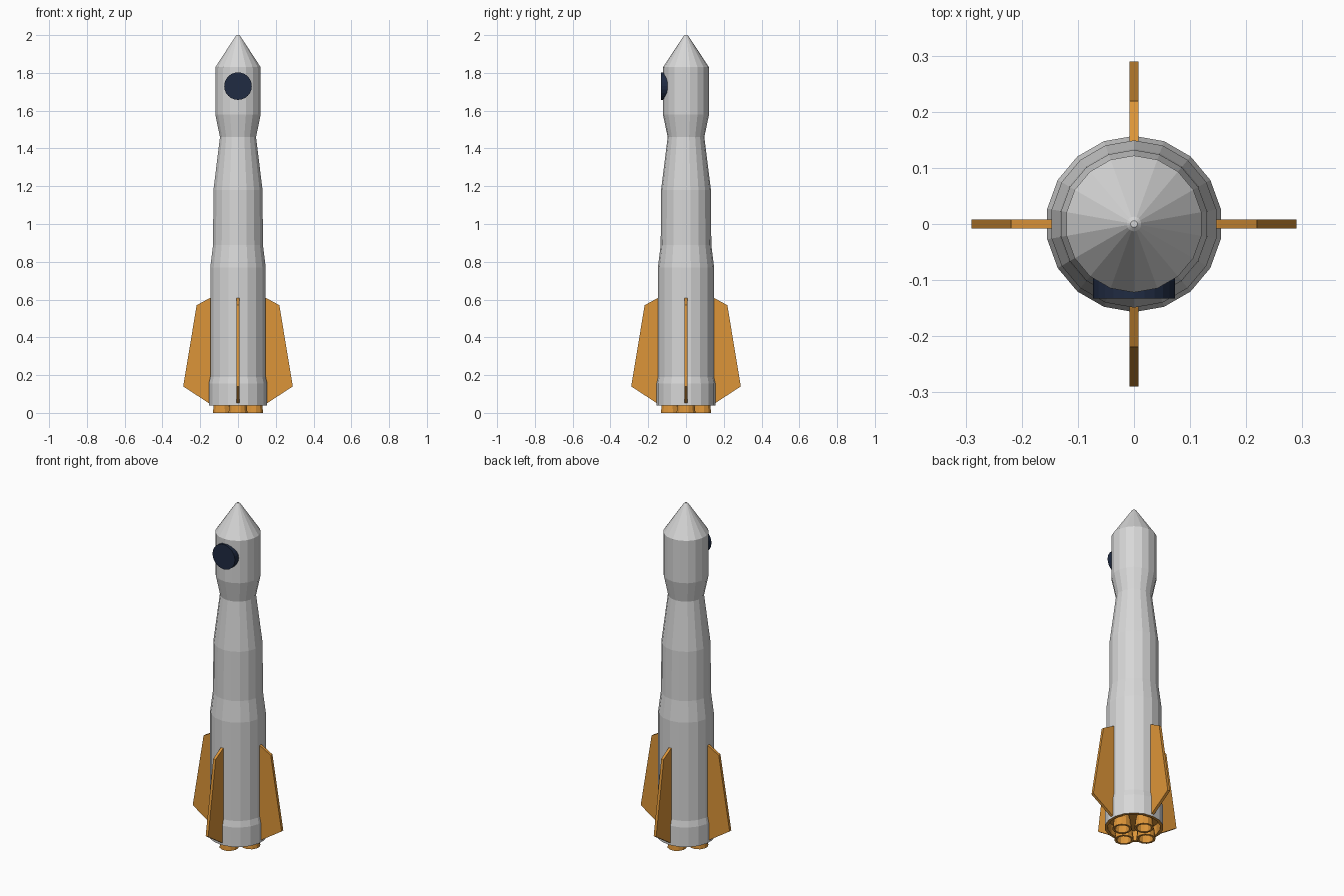
import bpy, bmesh, math
from mathutils import Matrix

if "Cube" in bpy.data.objects:
    bpy.data.objects.remove(bpy.data.objects["Cube"])

def mat(name, c):
    m = bpy.data.materials.new(name)
    m.diffuse_color = (*c, 1)
    m.use_nodes = True
    m.node_tree.nodes["Principled BSDF"].inputs["Base Color"].default_value = m.diffuse_color
    return m

GREY = mat("light grey", (0.68, 0.68, 0.68))
ORANGE = mat("orange", (0.72, 0.30, 0.04))
NAVY = mat("navy", (0.014, 0.024, 0.055))

def make(name, bm, *mats):
    me = bpy.data.meshes.new(name)
    bm.normal_update()
    bm.to_mesh(me)
    bm.free()
    ob = bpy.data.objects.new(name, me)
    bpy.context.collection.objects.link(ob)
    for m in mats:
        me.materials.append(m)
    return ob

def lathe(profile, n, cx=0, cy=0, cap_start=False, cap_end=False, phase=0.5):
    """Faceted surface of revolution from (radius, z) points."""
    bm = bmesh.new()
    rings = []
    for r, z in profile:
        rings.append([bm.verts.new((cx + r * math.cos(2 * math.pi * (i + phase) / n),
                                    cy + r * math.sin(2 * math.pi * (i + phase) / n), z))
                      for i in range(n)])
    for a, b in zip(rings, rings[1:]):
        for i in range(n):
            j = (i + 1) % n
            bm.faces.new((a[i], a[j], b[j], b[i]))
    if cap_start:
        bm.faces.new(rings[0][::-1])
    if cap_end:
        bm.faces.new(rings[-1])
    return bm

# Hull: stepped body, waist, capsule and conical nose
hull = [(0.157, 0.04), (0.157, 0.155), (0.149, 0.19), (0.149, 0.77), (0.134, 0.89),
        (0.132, 1.18), (0.097, 1.46), (0.122, 1.58), (0.122, 1.83),
        (0.013, 1.994), (0.006, 2.0)]
make("hull", lathe(hull, 18, cap_end=True), GREY)

# Recessed engine bay under the hull
bay = [(0.104, 0.10), (0.140, 0.10), (0.140, 0.04), (0.157, 0.04)]
bm = lathe(bay, 18, cap_start=True)
bmesh.ops.recalc_face_normals(bm, faces=bm.faces)
for f in bm.faces:
    f.normal_update()
if sum(f.normal.z for f in bm.faces) > 0:
    bmesh.ops.reverse_faces(bm, faces=bm.faces)
make("engine_bay", bm, ORANGE)

# Four hollow nozzles
for k in range(4):
    a = k * math.pi / 2
    bell = [(0.030, 0.07), (0.040, 0.0), (0.052, 0.0), (0.046, 0.05), (0.034, 0.10)]
    bm = lathe(bell, 12, 0.083 * math.cos(a), 0.083 * math.sin(a), cap_start=True, cap_end=True)
    bmesh.ops.recalc_face_normals(bm, faces=bm.faces)
    make("nozzle_%d" % (k + 1), bm, ORANGE)

# Four swept fins
outline = [(0.140, 0.612), (0.150, 0.608), (0.219, 0.57), (0.29, 0.14), (0.155, 0.052), (0.140, 0.052)]
for k in range(4):
    bm = bmesh.new()
    sides = [[bm.verts.new((x, y, z)) for x, z in outline] for y in (-0.008, 0.008)]
    bm.faces.new(sides[0])
    bm.faces.new(sides[1][::-1])
    n = len(outline)
    for i in range(n):
        j = (i + 1) % n
        bm.faces.new((sides[0][i], sides[0][j], sides[1][j], sides[1][i]))
    bmesh.ops.recalc_face_normals(bm, faces=bm.faces)
    bm.transform(Matrix.Rotation(k * math.pi / 2, 4, 'Z'))
    make("fin_%d" % (k + 1), bm, ORANGE)

# Round window on the front of the capsule
bm = bmesh.new()
bmesh.ops.create_cone(bm, cap_ends=True, segments=24, radius1=0.073, radius2=0.073, depth=0.048)
bm.transform(Matrix.Translation((0, -0.109, 1.73)) @ Matrix.Rotation(math.pi / 2, 4, 'X'))
make("window", bm, NAVY)
